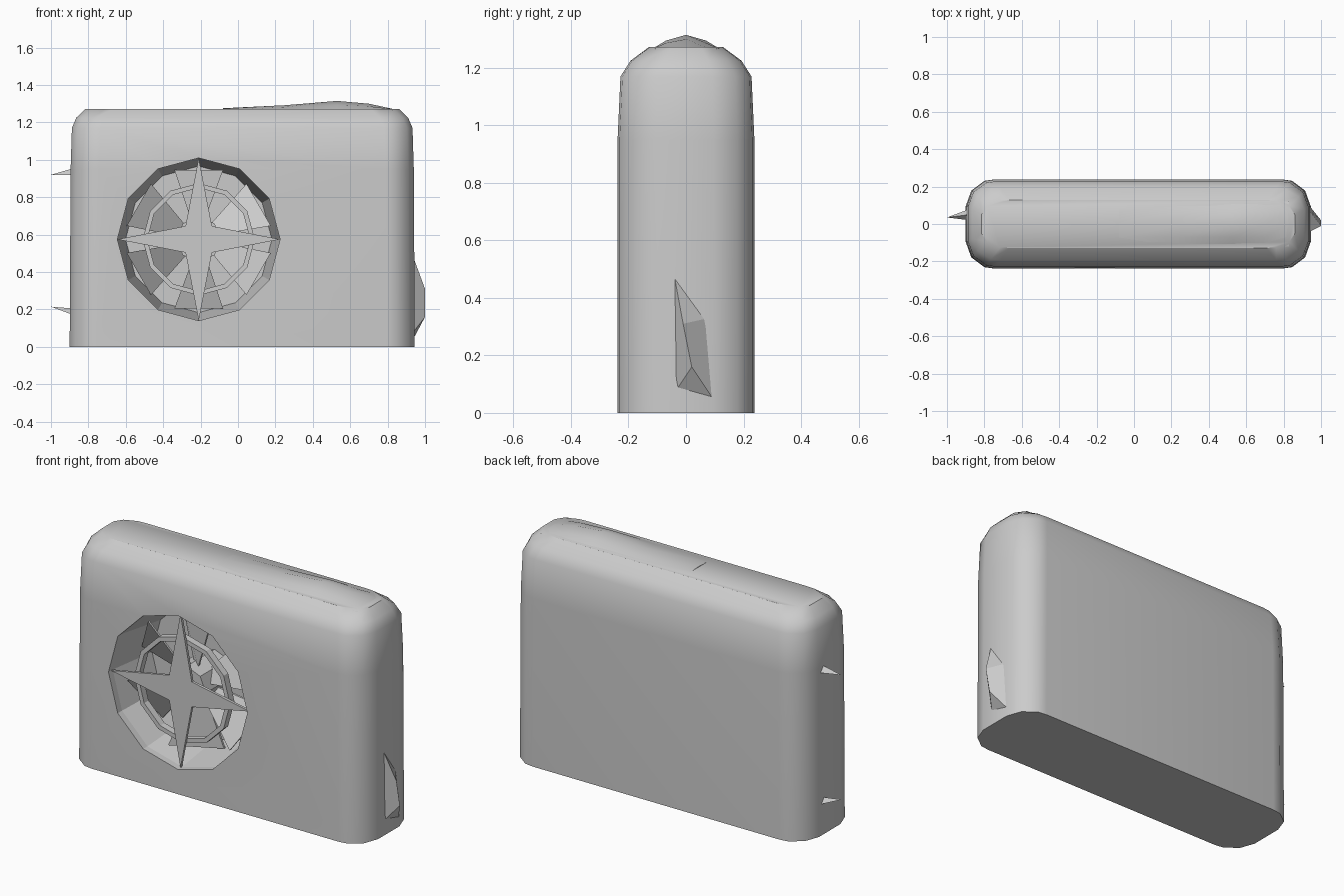
import bpy, bmesh
from math import pi, sin, cos, radians
from mathutils import Matrix, Vector

if "Cube" in bpy.data.objects:
    bpy.data.objects.remove(bpy.data.objects["Cube"])

FX, FZ, R = -0.21, 0.575, 0.435   # fan centre and opening radius


def make(name, verts, faces, smooth=None):
    me = bpy.data.meshes.new(name)
    me.from_pydata(verts, [], faces)
    ob = bpy.data.objects.new(name, me)
    bpy.context.collection.objects.link(ob)
    bm = bmesh.new()
    bm.from_mesh(me)
    bmesh.ops.recalc_face_normals(bm, faces=bm.faces)
    bm.to_mesh(me)
    bm.free()
    if smooth:
        bpy.ops.object.select_all(action='DESELECT')
        ob.select_set(True)
        bpy.context.view_layer.objects.active = ob
        bpy.ops.object.shade_smooth_by_angle(angle=radians(smooth))
    return ob


def loft(name, rings, smooth=None, closed=False):
    n, m = len(rings[0]), len(rings)
    faces = [(a * n + i, a * n + (i + 1) % n, (a + 1) % m * n + (i + 1) % n, (a + 1) % m * n + i)
             for a in range(m if closed else m - 1) for i in range(n)]
    if not closed:
        faces += [tuple(range(n)), tuple(range((m - 1) * n, m * n))]
    return make(name, [p for r in rings for p in r], faces, smooth)


def circle(r, y, n=12):
    return [(FX + r * cos(2 * pi * i / n), y, FZ + r * sin(2 * pi * i / n)) for i in range(n)]


# rounded casing: footprint lofted upward, drawn in at the top
def footprint(z, ex, ey):
    l, r, d = -0.9 + ex, 0.945 - ex, 0.238 - ey
    half = [(l, -d * .4), (l + .03, -d * .75), (l + .1, -d * .97), (l + .15, -d),
            (r - .15, -d), (r - .1, -d * .97), (r - .03, -d * .75), (r, -d * .4)]
    return [(x, y, z) for x, y in half + [(x, -y) for x, y in reversed(half)]]


body = loft("casing", [footprint(0, 0, 0), footprint(0.95, 0.005, 0), footprint(1.17, 0.012, .01),
                       footprint(1.225, 0.035, .045), footprint(1.273, 0.085, .11)], 34)

# round recess for the fan
cutter = loft("recess_cutter", [circle(R, -0.4), circle(R, -0.2), circle(R * .9, 0.09)])
mod = body.modifiers.new("recess", 'BOOLEAN')
mod.object = cutter
mod.solver = 'EXACT'
cutter.hide_render = True
cutter.hide_set(True)

# low swell on the right of the top
prof = [(-0.08, 1.276), (0.25, 1.292), (0.53, 1.315), (0.70, 1.30), (0.83, 1.272)]
loft("top_swell", [[(x, -.12, 1.265), (x, -.07, 1.27 + (z - 1.27) * .55), (x, 0, z),
                    (x, .07, 1.27 + (z - 1.27) * .55), (x, .12, 1.265)] for x, z in prof], 40)

# inner guard ring
loft("guard_ring", [circle(.30, -.20), circle(.275, -.20), circle(.275, -.16), circle(.30, -.16)],
     closed=True)

# motor hub
loft("motor_hub", [circle(.12, -0.16, 8), circle(.12, 0.10, 8)])

# guard star: four tapered spokes in one plate
star = []
for k in range(4):
    a = k * pi / 2
    star += [(FX + R * cos(a), FZ + R * sin(a)), (FX + .1 * cos(a + pi / 4), FZ + .1 * sin(a + pi / 4))]
loft("guard_star", [[(x, y, z) for x, z in star] for y in (-.215, -.20)])

# pitched fan blades
for k in range(6):
    rot = Matrix.Rotation((k + .5) * pi / 3, 3, 'Y')
    blade = [(.10, -.10, -.03), (.37, -.14, -.13), (.37, -.01, .13), (.10, -.04, .04)]
    loft("fan_blade", [[Vector((FX, dy, FZ)) + rot @ Vector(p) for p in blade]
                       for dy in (0, .012)])

# valve cover on the right side
make("valve_cover", [(0.93, -.045, .50), (0.93, .08, .33), (0.92, .12, .01), (0.93, -.04, .07),
                     (1.0, -.01, .31), (1.0, .02, .16)],
     [(0, 1, 4), (1, 2, 5, 4), (2, 3, 5), (3, 0, 4, 5), (3, 2, 1, 0)])

# small pointed grips on the left side
for z, tip in ((0.92, 0.92), (0.17, 0.215)):
    make("side_grip", [(-.88, .02, z), (-.88, .08, z), (-.88, .05, z + .035), (-1.0, .035, tip)],
         [(0, 1, 2), (0, 3, 1), (1, 3, 2), (2, 3, 0)])
